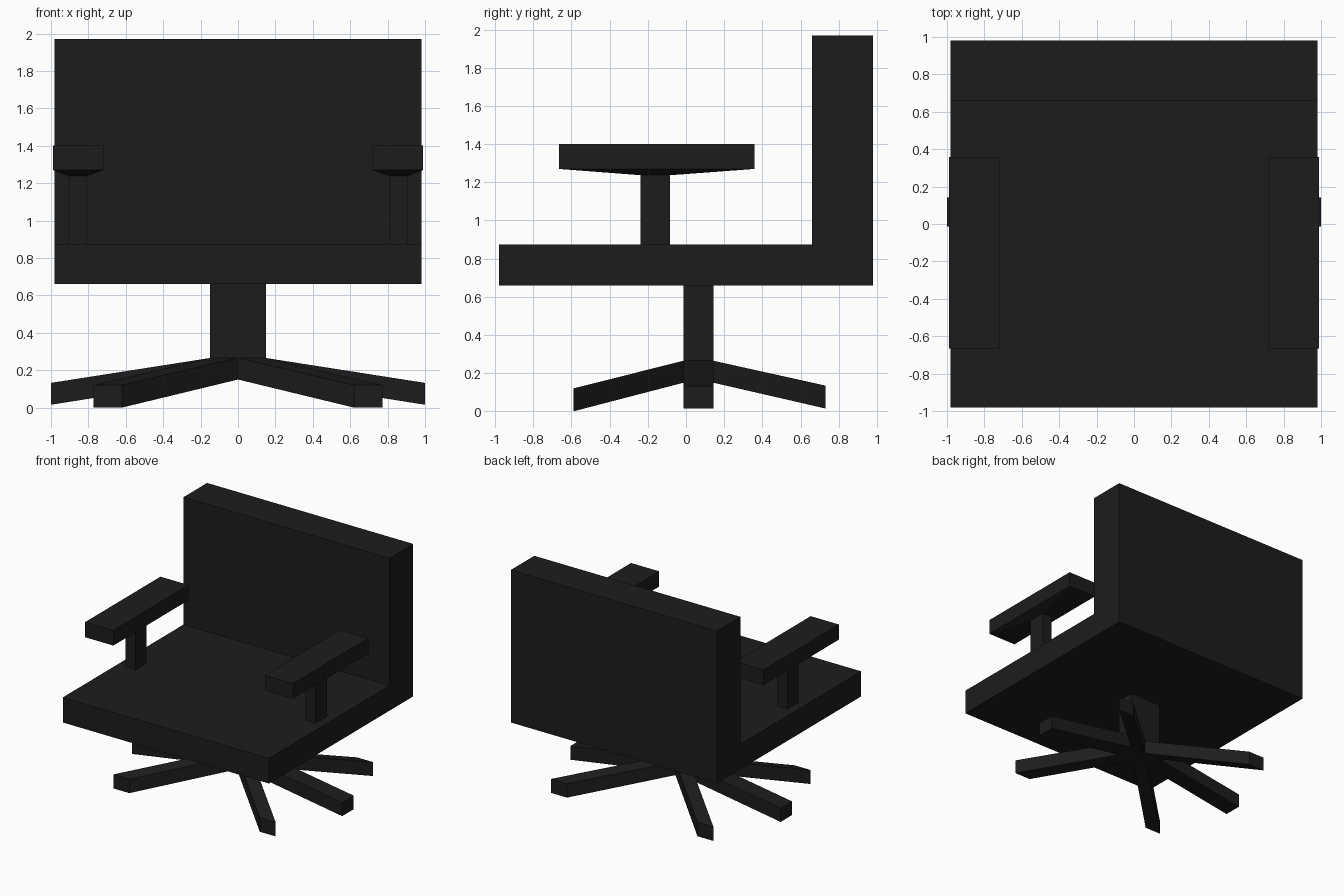
import bpy, bmesh

if "Cube" in bpy.data.objects:
    bpy.data.objects.remove(bpy.data.objects["Cube"])

black = bpy.data.materials.new("black")
black.diffuse_color = (0.012, 0.012, 0.012, 1)
black.use_nodes = True
black.node_tree.nodes["Principled BSDF"].inputs["Base Color"].default_value = black.diffuse_color


def finish(name, bm):
    bmesh.ops.recalc_face_normals(bm, faces=bm.faces)
    me = bpy.data.meshes.new(name)
    bm.to_mesh(me)
    bm.free()
    me.materials.append(black)
    ob = bpy.data.objects.new(name, me)
    bpy.context.collection.objects.link(ob)
    return ob


def loft(name, rings):
    """Skin equal-length closed rings of points and cap both ends."""
    bm = bmesh.new()
    vs = [[bm.verts.new(p) for p in ring] for ring in rings]
    n = len(vs[0])
    for a, b in zip(vs, vs[1:]):
        for i in range(n):
            j = (i + 1) % n
            bm.faces.new((a[i], a[j], b[j], b[i]))
    bm.faces.new(vs[0])
    bm.faces.new(vs[-1])
    return finish(name, bm)


def flat(x0, x1, y0, y1, z):
    return [(x0, y0, z), (x1, y0, z), (x1, y1, z), (x0, y1, z)]


def facing_y(x0, x1, y, z0, z1):
    return [(x0, y, z0), (x1, y, z0), (x1, y, z1), (x0, y, z1)]


def facing_x(x, y0, y1, z0, z1):
    return [(x, y0, z0), (x, y1, z0), (x, y1, z1), (x, y0, z1)]


# Seat and backrest: one L profile extruded across x
profile = [(-0.98, 0.66), (0.98, 0.66), (0.98, 1.97),
           (0.66, 1.97), (0.66, 0.875), (-0.98, 0.875)]
loft("seat_and_back", [[(x, y, z) for y, z in profile] for x in (-0.98, 0.98)])

# Pedestal column down to the leg hub
Y0, Y1 = -0.013, 0.143
loft("column", [flat(-0.15, 0.15, Y0, Y1, z) for z in (0.15, 0.265, 0.66)])


def mirrored(ring, s):
    return [(s * x, y, z) for x, y, z in ring]


for s, side in ((-1, "left"), (1, "right")):
    # Armrest pad tapering underneath into its post
    rings = [flat(0.81, 0.905, -0.238, -0.083, 0.875),
             flat(0.81, 0.905, -0.238, -0.083, 1.237),
             flat(0.72, 0.988, -0.665, 0.358, 1.27),
             flat(0.72, 0.988, -0.665, 0.358, 1.40)]
    loft(side + "_armrest", [mirrored(r, s) for r in rings])

    # Side leg
    rings = [facing_x(0.15, Y0, Y1, 0.15, 0.265),
             facing_x(1.0, Y0, Y1, 0.015, 0.132)]
    loft(side + "_leg", [mirrored(r, s) for r in rings])

    # Diagonal front and back legs, each from half a column face
    for name, ya, yb, z in (("front", Y0, -0.59, 0.0), ("back", Y1, 0.73, 0.015)):
        rings = [facing_y(0, 0.15, ya, 0.15, 0.265),
                 facing_y(0.62, 0.772, yb, z, z + 0.12)]
        loft(f"{name}_{side}_leg", [mirrored(r, s) for r in rings])
